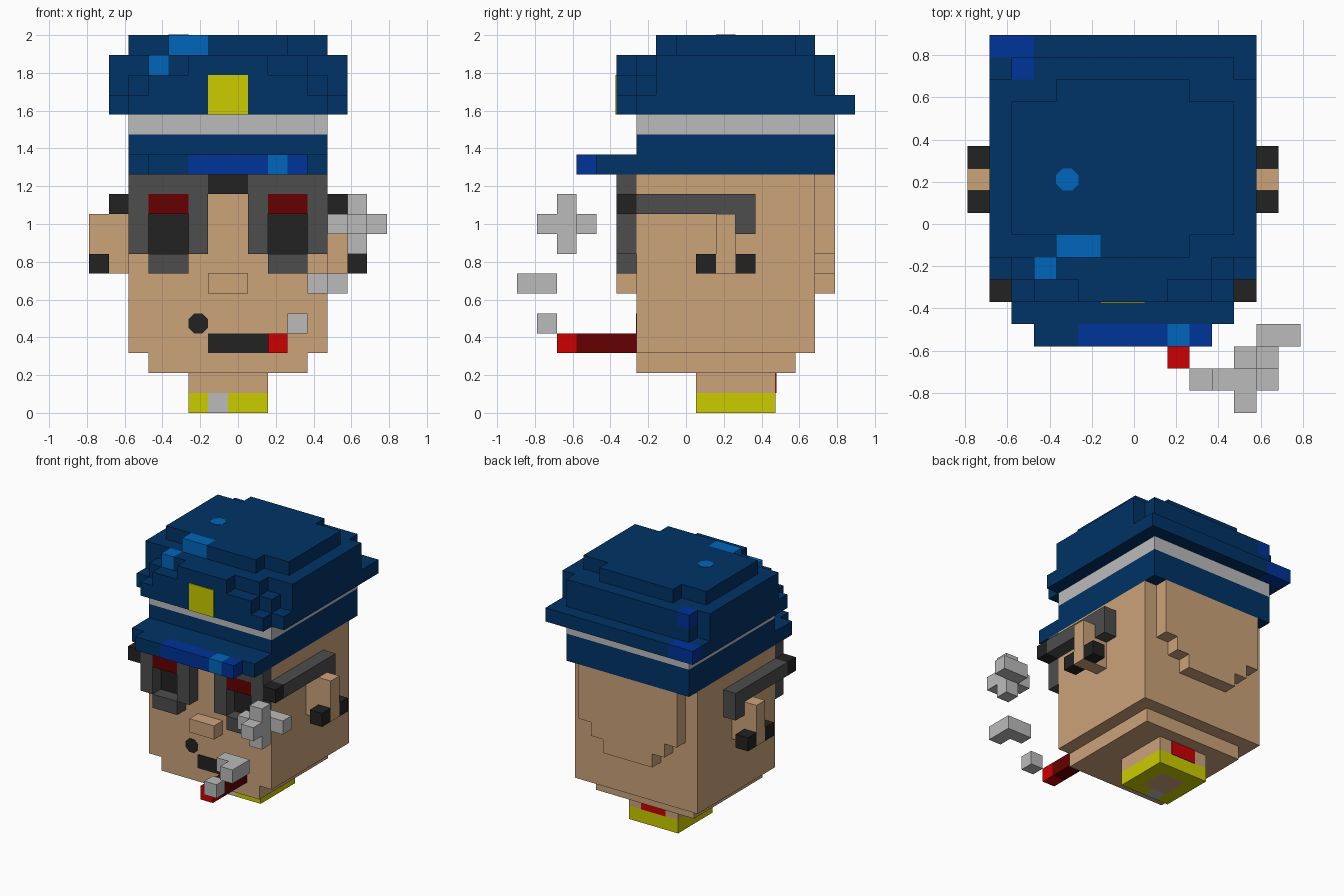
import bpy
import bmesh
import math
from mathutils import Matrix, Vector

if "Cube" in bpy.data.objects:
    bpy.data.objects.remove(bpy.data.objects["Cube"], do_unlink=True)

UNIT = 2 / 19                      # edge of one building block
CENTRE = Vector((7.5, 8.5, 0))     # middle of the block grid
MIRROR = 14                        # x + mirrored x on the head
THIN = 0.05                        # plate thickness in blocks


def material(name, hexcode):
    """Flat material from an sRGB hex code."""
    def linear(c):
        return c / 12.92 if c <= 0.04045 else ((c + 0.055) / 1.055) ** 2.4
    rgb = [linear(c / 255) for c in bytes.fromhex(hexcode)]
    mat = bpy.data.materials.new(name)
    mat.use_nodes = True
    mat.diffuse_color = (*rgb, 1)
    mat.node_tree.nodes["Principled BSDF"].inputs["Base Color"].default_value = (*rgb, 1)
    return mat


skin = material("skin", "cca37a")
navy = material("navy", "003366")
royal = material("royal_blue", "003399")
bright = material("bright_blue", "0066bb")
silver = material("silver_grey", "bbbbbb")
yellow = material("yellow", "cccc00")
black = material("black", "222222")
charcoal = material("charcoal", "4d4d4d")
maroon = material("dark_red", "660000")
red = material("red", "cc0000")


def finish(name, mat, bm):
    mesh = bpy.data.meshes.new(name)
    bm.to_mesh(mesh)
    bm.free()
    mesh.materials.append(mat)
    obj = bpy.data.objects.new(name, mesh)
    bpy.context.scene.collection.objects.link(obj)


def blocks(name, mat, *boxes, mirror=False):
    """One object from boxes given as x, y, z ranges in grid blocks."""
    bm = bmesh.new()
    boxes = list(boxes)
    if mirror:
        boxes += [((MIRROR - x[1], MIRROR - x[0]), y, z) for x, y, z in boxes]
    for box in boxes:
        low, high = (Vector(c) for c in zip(*box))
        place = Matrix.Translation(((low + high) / 2 - CENTRE) * UNIT)
        size = Matrix.Diagonal((*((high - low) * UNIT), 1))
        bmesh.ops.create_cube(bm, size=1, matrix=place @ size)
    finish(name, mat, bm)


def cells(name, mat, *corners):
    """One object from single blocks given by their lowest corner."""
    blocks(name, mat, *[[(c, c + 1) for c in corner] for corner in corners])


def spot(name, mat, centre, tilt=0):
    """Thin eight-sided plate."""
    bm = bmesh.new()
    radius = UNIT / 2 / math.cos(math.pi / 8)
    place = (Matrix.Translation((Vector(centre) - CENTRE) * UNIT)
             @ Matrix.Rotation(tilt, 4, "X") @ Matrix.Rotation(math.pi / 8, 4, "Z"))
    bmesh.ops.create_cone(bm, cap_ends=True, segments=8, radius1=radius, radius2=radius,
                          depth=THIN * UNIT, matrix=place)
    finish(name, mat, bm)


FACE = (6 - THIN, 6)      # plate on the face
VISOR = (5, 6)            # one block in front of the face

# Neck and collar
blocks("neck", skin, ((5, 9), (9, 13), (1, 2)), ((6, 8), (10, 12), (0, 1)))
blocks("collar", yellow, ((5, 9), (12, 13), (0, 1)), ((5, 6), (9, 12), (0, 1)),
       ((8, 9), (9, 12), (0, 1)), ((7, 8), (9, 10), (0, 1)))
cells("collar_clasp", silver, (6, 9, 0))
blocks("neck_patch", red, ((6, 8), (13, 13 + THIN), (1, 2)))

# Head, chin, nose and the stepped panel on the back
blocks("head", skin, ((2, 12), (6, 15), (3, 12)))
blocks("chin", skin, ((3, 11), (6, 14), (2, 3)))
blocks("nose", skin, ((6, 8), VISOR, (6, 7)))
blocks("head_back_panel", skin, *[((3 + s, 11 - s), (15, 16), (8 - s, 12)) for s in range(3)])

# Ears
blocks("ears", skin, ((12, 14), (10, 11), (7, 10)), mirror=True)
blocks("ear_studs", black, ((13, 14), (9, 10), (7, 8)), ((13, 14), (11, 12), (7, 8)),
       mirror=True)

# Glasses
blocks("glasses_frame", charcoal, ((8, 9), VISOR, (8, 12)), ((11, 12), VISOR, (8, 12)),
       ((9, 11), VISOR, (11, 12)), ((9, 11), VISOR, (7, 8)), mirror=True)
blocks("glasses_lens", black, ((9, 11), FACE, (8, 10)), mirror=True)
blocks("glasses_lens_top", maroon, ((9, 11), VISOR, (10, 11)), mirror=True)
blocks("glasses_bridge", black, ((6, 8), VISOR, (11, 12)))
blocks("glasses_hinges", black, ((12, 13), VISOR, (10, 11)), mirror=True)
blocks("glasses_arms", charcoal, ((12, 13), (6, 12), (10, 11)),
       ((12, 13), (11, 12), (9, 10)), mirror=True)

# Mouth and cigar
blocks("mouth", black, ((6, 9), FACE, (3, 4)))
spot("mouth_corner", black, (5.5, 6, 4.5), math.pi / 2)
blocks("cigar", maroon, ((9, 10), (3, 6), (3, 4)))
cells("cigar_tip", red, (9, 2, 3))

# Smoke puffs
cells("smoke_small", silver, (10, 1, 4))
cells("smoke_middle", silver, (11, 1, 6), (12, 1, 6), (12, 0, 6))
cells("smoke_large", silver, (13, 1, 9), (12, 2, 9), (13, 2, 9), (13, 3, 9), (14, 3, 9),
      (13, 2, 8), (13, 2, 10))

# Cap band and brim
blocks("cap_band", navy, ((2, 12), (6, 16), (12, 14)))
blocks("cap_stripe", silver, ((2, 12), (6, 16), (14, 15)))
blocks("cap_brim", navy, ((2, 12), (4, 6), (12, 13)), ((3, 5), (3, 4), (12, 13)))
blocks("brim_edge", royal, ((5, 9), (3, 4), (12, 13)), ((10, 11), (3, 4), (12, 13)))
cells("brim_glint", bright, (9, 3, 12))

# Cap crown: lower slab, body, rounded front and top
blocks("crown_slab", navy, ((1, 13), (6, 16), (15, 16)), ((3, 13), (16, 17), (15, 16)))
blocks("crown_body", navy, ((1, 13), (7, 15), (16, 18)), ((2, 12), (15, 16), (16, 17)),
       ((3, 12), (15, 16), (17, 18)), ((2, 12), (6, 7), (16, 17)), ((4, 11), (6, 7), (17, 18)))
blocks("crown_front", navy, ((2, 12), VISOR, (15, 16)), ((3, 11), VISOR, (16, 17)),
       ((5, 9), VISOR, (17, 18)))
blocks("crown_top", navy, ((2, 12), (8, 14), (18, 19)), ((4, 10), (14, 15), (18, 19)),
       ((6, 10), (7, 8), (18, 19)))
blocks("crown_glint", bright, ((4, 6), (7, 8), (18, 19)), ((3, 4), (6, 7), (17, 18)))
blocks("crown_back_corner", royal, ((1, 3), (16, 17), (15, 16)), ((2, 3), (15, 16), (17, 18)))
spot("crown_spot", bright, (4.5, 10.5, 19))
blocks("badge", yellow, ((6, 8), (5 - THIN, 5), (15, 17)))
